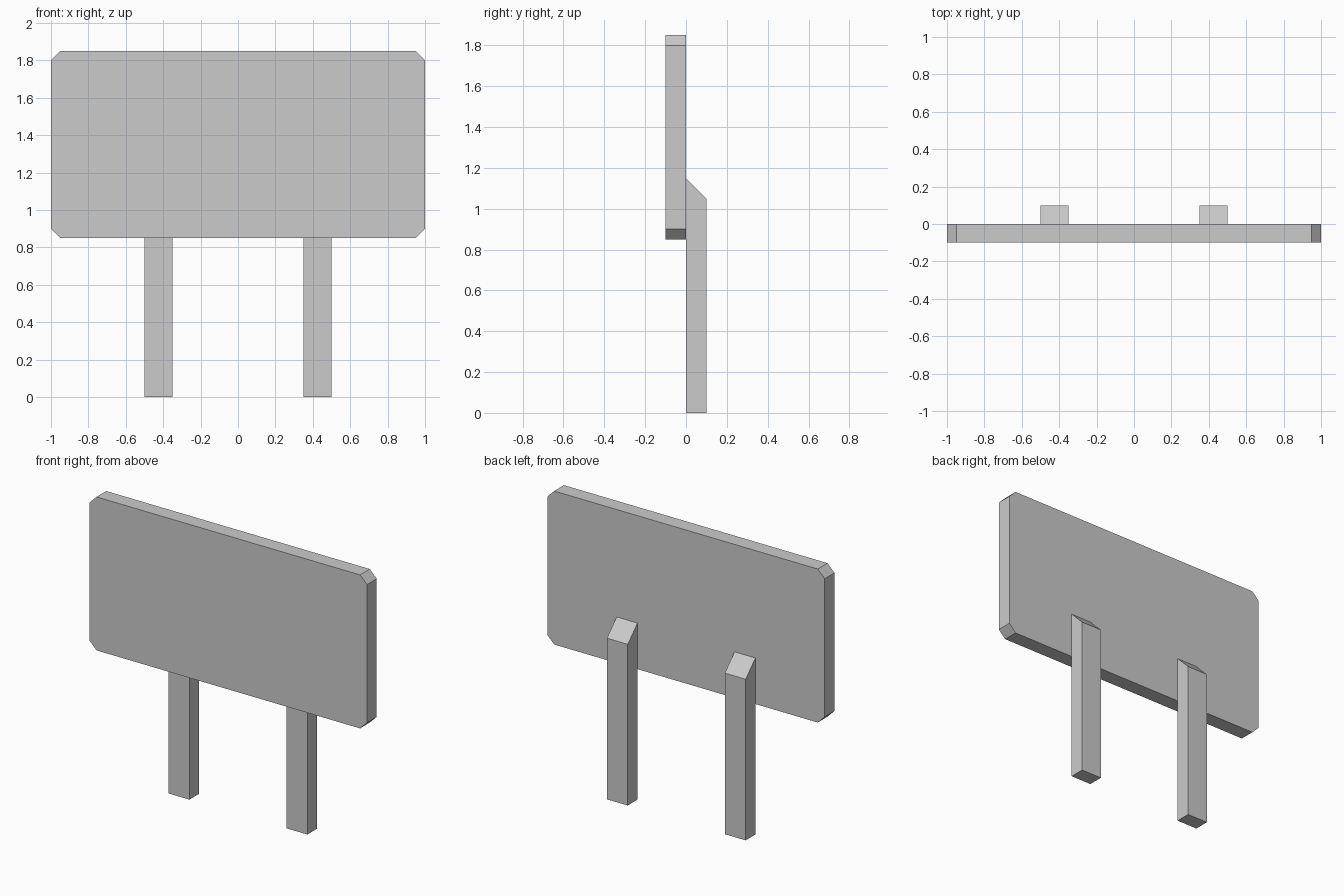
import bpy
import bmesh
from mathutils import Vector

if "Cube" in bpy.data.objects:
    bpy.data.objects.remove(bpy.data.objects["Cube"])


def extrude_profile(name, points, direction):
    """Make a closed prism by sweeping a flat outline along a direction."""
    bm = bmesh.new()
    face = bm.faces.new([bm.verts.new(p) for p in points])
    swept = bmesh.ops.extrude_face_region(bm, geom=[face])
    verts = [g for g in swept["geom"] if isinstance(g, bmesh.types.BMVert)]
    bmesh.ops.translate(bm, verts=verts, vec=Vector(direction))
    bmesh.ops.recalc_face_normals(bm, faces=bm.faces)
    mesh = bpy.data.meshes.new(name)
    bm.to_mesh(mesh)
    bm.free()
    obj = bpy.data.objects.new(name, mesh)
    bpy.context.collection.objects.link(obj)
    return obj


# Sign board: rectangle with clipped corners
half_w, bottom, top, clip = 1.0, 0.85, 1.85, 0.05
board = [
    (-half_w + clip, bottom), (half_w - clip, bottom),
    (half_w, bottom + clip), (half_w, top - clip),
    (half_w - clip, top), (-half_w + clip, top),
    (-half_w, top - clip), (-half_w, bottom + clip),
]
extrude_profile("sign_board", [(x, -0.1, z) for x, z in board], (0, 0.1, 0))

# Two posts behind the board, tops sloping down to the back
post = [(0, 0), (0.1, 0), (0.1, 1.05), (0, 1.15)]
for name, x in (("left_post", -0.5), ("right_post", 0.35)):
    extrude_profile(name, [(x, y, z) for y, z in post], (0.15, 0, 0))
